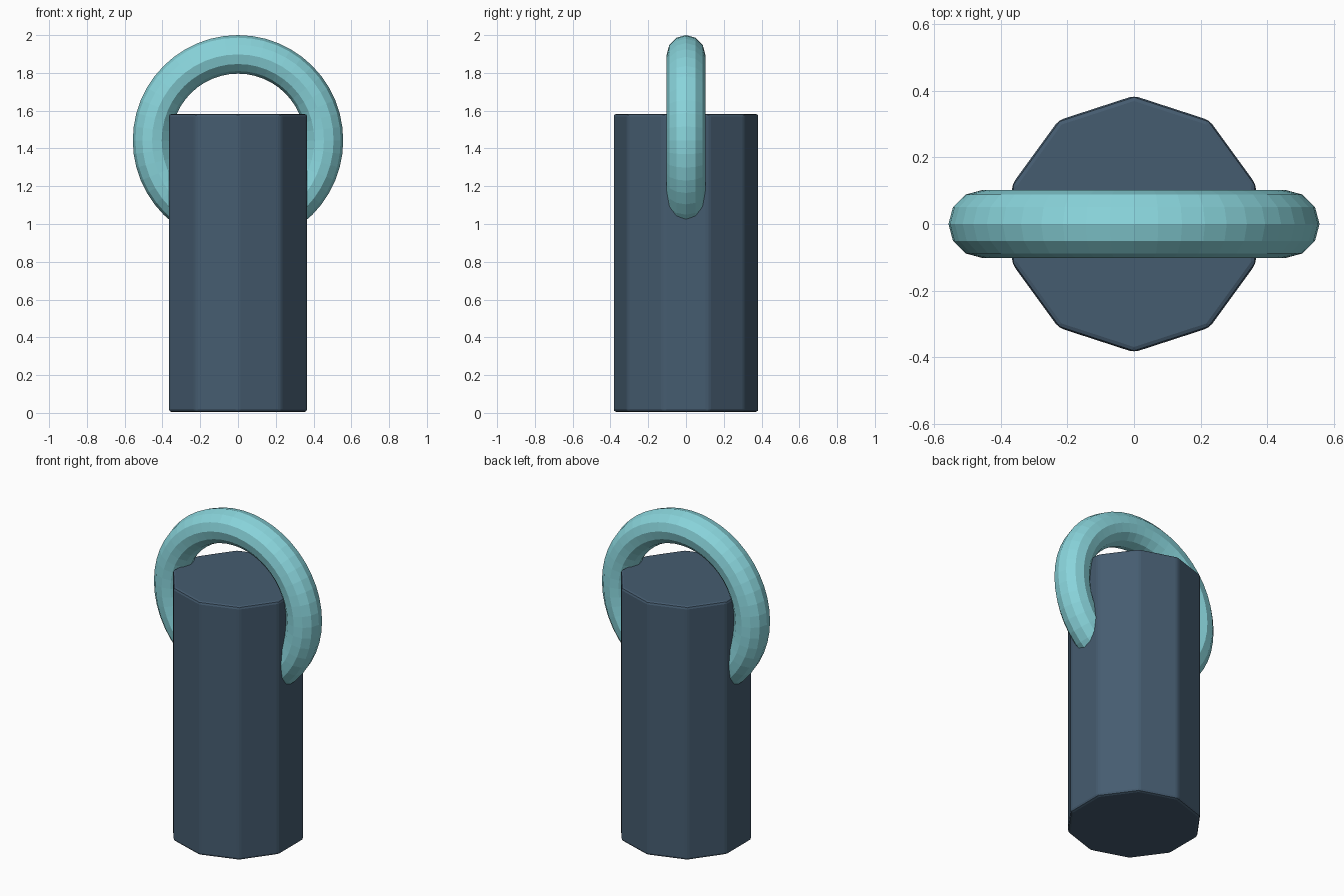
import bpy
import math

cube = bpy.data.objects.get("Cube")
if cube:
    bpy.data.objects.remove(cube, do_unlink=True)


def make_material(name, colour):
    mat = bpy.data.materials.new(name)
    mat.use_nodes = True
    mat.diffuse_color = (*colour, 1)
    mat.node_tree.nodes["Principled BSDF"].inputs["Base Color"].default_value = (*colour, 1)
    return mat


def finish(name, mat):
    obj = bpy.context.object
    obj.name = name
    obj.data.materials.append(mat)
    bpy.ops.object.transform_apply(location=False, rotation=True, scale=True)
    return obj


slate = make_material("slate blue", (0.060, 0.107, 0.162))
aqua = make_material("pale aqua", (0.25, 0.66, 0.71))

# Ten-sided post with softened edges, one corner facing front
bottom, top = 0.005, 1.583
bpy.ops.mesh.primitive_cylinder_add(
    vertices=10, radius=0.385, depth=top - bottom, location=(0, 0, (top + bottom) / 2))
post = finish("post", slate)
bevel = post.modifiers.new("soft edges", "BEVEL")
bevel.width = 0.015
bevel.segments = 2
bevel.limit_method = "ANGLE"
bevel.angle_limit = math.radians(20)

# Upright ring passing through the post
outer, tube = 0.557, 0.102
bpy.ops.mesh.primitive_torus_add(
    major_radius=outer - tube, minor_radius=tube, major_segments=48, minor_segments=12,
    location=(0, 0, 2 - outer), rotation=(math.pi / 2, 0, 0))
finish("ring", aqua)
